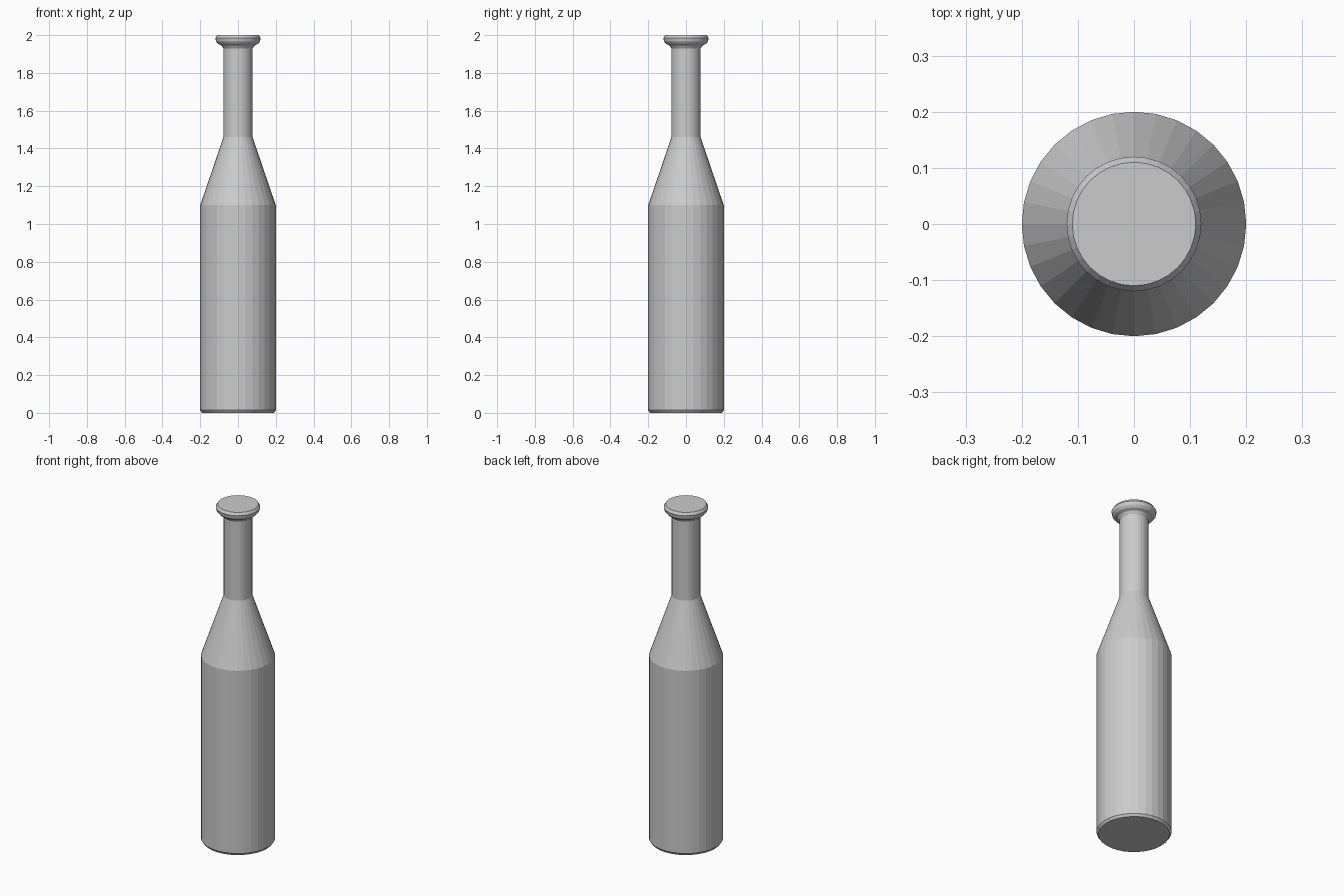
import bpy, bmesh, math

if "Cube" in bpy.data.objects:
    bpy.data.objects.remove(bpy.data.objects["Cube"])

SIDES = 32

def lathe(name, profile):
    """Revolve (radius, z) points around z and cap both ends."""
    bm = bmesh.new()
    rings = [[bm.verts.new((r * math.cos(2 * math.pi * i / SIDES),
                            r * math.sin(2 * math.pi * i / SIDES), z))
              for i in range(SIDES)] for r, z in profile]
    for low, high in zip(rings, rings[1:]):
        for i in range(SIDES):
            j = (i + 1) % SIDES
            bm.faces.new((low[i], low[j], high[j], high[i]))
    bm.faces.new(rings[0][::-1])
    bm.faces.new(rings[-1])
    mesh = bpy.data.meshes.new(name)
    bm.to_mesh(mesh)
    bm.free()
    obj = bpy.data.objects.new(name, mesh)
    bpy.context.collection.objects.link(obj)
    return obj

# One continuous bottle: bevelled base, body, shoulder, neck, rounded lip
lathe("bottle", [
    (0.19, 0.0), (0.2, 0.014),
    (0.2, 1.10),
    (0.077, 1.46),
    (0.077, 1.93),
    (0.087, 1.945), (0.105, 1.953), (0.116, 1.966),
    (0.12, 1.985), (0.11, 2.0),
])
